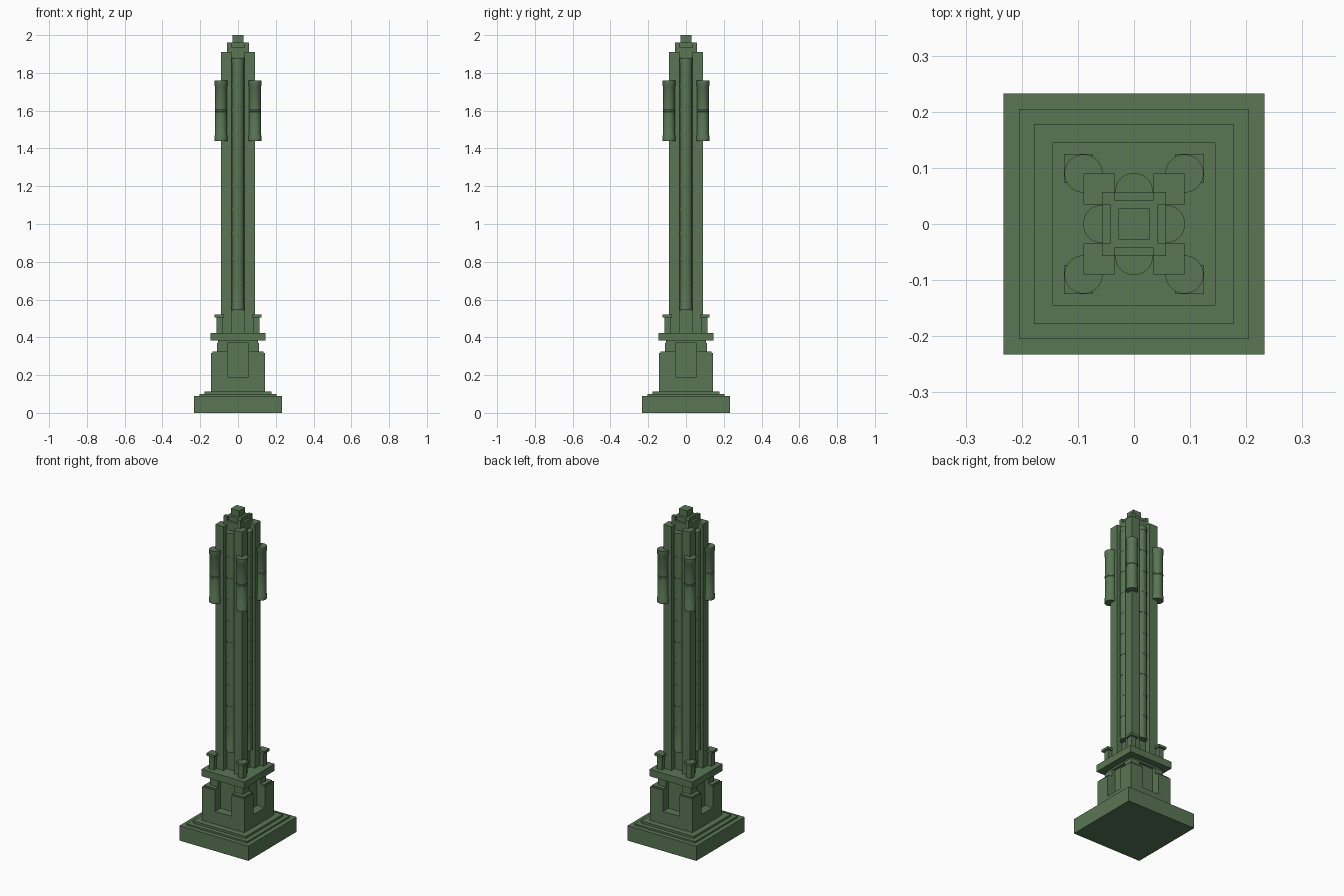
import bpy, bmesh, math
from mathutils import Matrix, Vector

if "Cube" in bpy.data.objects:
    bpy.data.objects.remove(bpy.data.objects["Cube"])

green = bpy.data.materials.new("weathered_green")
green.diffuse_color = (0.10, 0.18, 0.09, 1)
green.use_nodes = True
green.node_tree.nodes["Principled BSDF"].inputs["Base Color"].default_value = green.diffuse_color


def finish(name, bm, smooth=False):
    bmesh.ops.recalc_face_normals(bm, faces=bm.faces)
    mesh = bpy.data.meshes.new(name)
    bm.to_mesh(mesh)
    bm.free()
    mesh.materials.append(green)
    ob = bpy.data.objects.new(name, mesh)
    bpy.context.collection.objects.link(ob)
    if smooth:
        bpy.ops.object.select_all(action='DESELECT')
        ob.select_set(True)
        bpy.context.view_layer.objects.active = ob
        bpy.ops.object.shade_smooth_by_angle(angle=math.radians(35))
    return ob


def add_box(bm, x0, x1, y0, y1, z0, z1):
    m = Matrix.Translation(((x0 + x1) / 2, (y0 + y1) / 2, (z0 + z1) / 2))
    m = m @ Matrix.Diagonal((x1 - x0, y1 - y0, z1 - z0, 1))
    bmesh.ops.create_cube(bm, size=1, matrix=m)


def slab(name, half, z0, z1):
    bm = bmesh.new()
    add_box(bm, -half, half, -half, half, z0, z1)
    return finish(name, bm)


def corner_boxes(name, parts):
    """Boxes spanning inner..outer in x and y, repeated at the four corners."""
    bm = bmesh.new()
    for inner, outer, z0, z1 in parts:
        for sx in (-1, 1):
            for sy in (-1, 1):
                xs = sorted((sx * inner, sx * outer))
                ys = sorted((sy * inner, sy * outer))
                add_box(bm, *xs, *ys, z0, z1)
    return finish(name, bm)


def turned(name, profile, x, y, segments=32):
    """Solid of revolution from (radius, z) points around a vertical axis."""
    bm = bmesh.new()
    rings = []
    for r, z in profile:
        rings.append([bm.verts.new((x + r * math.cos(2 * math.pi * i / segments),
                                    y + r * math.sin(2 * math.pi * i / segments), z))
                      for i in range(segments)])
    for a, b in zip(rings, rings[1:]):
        for i in range(segments):
            j = (i + 1) % segments
            bm.faces.new((a[i], a[j], b[j], b[i]))
    bm.faces.new(rings[0][::-1])
    bm.faces.new(rings[-1])
    return finish(name, bm, True)


# Stepped base
slab("base_plinth", 0.2325, 0.0, 0.09)
slab("base_step_lower", 0.205, 0.09, 0.10)
slab("base_step_upper", 0.178, 0.10, 0.113)

# Pedestal with a recess in each face
slab("pedestal_foot", 0.142, 0.113, 0.19)
slab("pedestal_core", 0.09, 0.19, 0.385)
corner_boxes("pedestal_corners", [(0.055, 0.142, 0.19, 0.318),
                                  (0.055, 0.135, 0.318, 0.326),
                                  (0.055, 0.112, 0.326, 0.37)])
slab("pedestal_neck", 0.105, 0.37, 0.382)
slab("pedestal_cornice", 0.145, 0.382, 0.424)

# Small corner posts with caps
corner_boxes("corner_posts", [(0.081, 0.115, 0.424, 0.505),
                              (0.073, 0.125, 0.505, 0.52)])

# Tower core and four corner pillars
slab("tower_core", 0.057, 0.424, 1.934)
corner_boxes("corner_pillars", [(0.035, 0.09, 0.424, 1.91)])

# Ribbed half-round columns between the pillars
column = [(0.034, 0.545), (0.034, 0.56)]
for i in range(10):
    z = 0.69 + i * 0.13
    column += [(0.0325, z - 0.125 if i else 0.565), (0.0325, z - 0.005),
               (0.034, z - 0.005), (0.034, z + 0.005)]
column += [(0.034, 1.88)]
for side, x, y in (("front", 0, -1), ("back", 0, 1), ("left", -1, 0), ("right", 1, 0)):
    turned("column_" + side, column, x * 0.057, y * 0.057)

# Round lanterns wrapped around the pillar corners
lantern = [(0.034, 1.44), (0.034, 1.468), (0.031, 1.474), (0.031, 1.594),
           (0.033, 1.596), (0.033, 1.604), (0.031, 1.606), (0.031, 1.726),
           (0.034, 1.732), (0.034, 1.76)]
for sx in (-1, 1):
    for sy in (-1, 1):
        turned("corner_lantern", lantern, sx * 0.09, sy * 0.09)

# Notched crown and finial block
slab("crown_core", 0.043, 1.934, 1.96)
corner_boxes("crown_corners", [(0.035, 0.057, 1.934, 1.96)])
slab("finial", 0.028, 1.96, 2.0)
